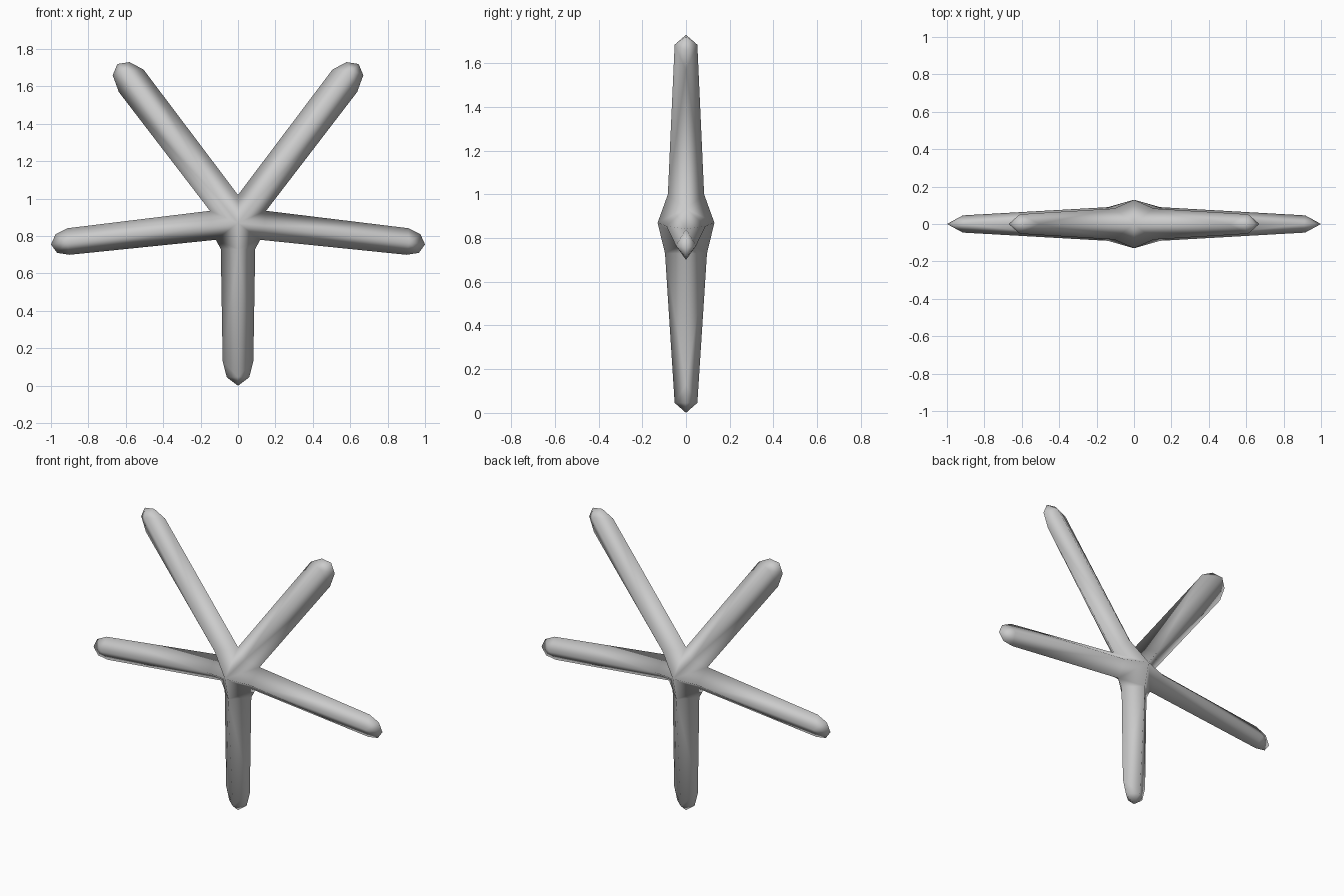
import bpy, bmesh

if "Cube" in bpy.data.objects:
    bpy.data.objects.remove(bpy.data.objects["Cube"])

bm = bmesh.new()


def face(*pts):
    # Quarter shell is a height field, so every face looks toward -y
    f = bm.faces.new([bm.verts.new(p) for p in pts])
    f.normal_update()
    if f.normal.y > 0:
        f.normal_flip()


def rim(x, z):
    return (x, 0, z)


def flank(root, end, edge):
    # Side of an arm: long face from ridge to edge, then a fan round the tip
    face(root, *edge[:-2], end)
    for a, b in zip(edge[-3:], edge[-2:]):
        face(end, a, b)


# Body centre and the valleys between the arms
centre = (0, -0.13, 0.87)
valley_low, valley_mid, valley_top = rim(0.118, 0.78), rim(0.15, 0.935), rim(0, 1.02)

# Lower arm (right half)
root, end = (0, -0.096, 0.73), (0, -0.052, 0.046)
face(centre, root, valley_low)
face(root, rim(0.092, 0.73), valley_low)
flank(root, end, [rim(0.092, 0.73), rim(0.082, 0.13), rim(0.06, 0.045), rim(0, 0)])

# Side arm and upper arm: ridge root, ridge end, tip, both edges
arms = [
    ((0.14, -0.09, 0.855), (0.915, -0.046, 0.765), rim(1.0, 0.755),
     [valley_low, rim(0.90, 0.70), rim(0.967, 0.71)],
     [valley_mid, rim(0.91, 0.842), rim(0.975, 0.81)]),
    ((0.105, -0.083, 1.0), (0.61, -0.052, 1.685), rim(0.645, 1.72),
     [valley_mid, rim(0.637, 1.57), rim(0.67, 1.66)],
     [valley_top, rim(0.505, 1.69), rim(0.58, 1.73)]),
]
for root, end, tip, lower, upper in arms:
    for edge in (lower, upper):
        face(centre, root, edge[0])
        flank(root, end, edge + [tip])

bmesh.ops.remove_doubles(bm, verts=bm.verts, dist=0.0005)
for f in bm.faces:
    f.smooth = True
mesh = bpy.data.meshes.new("star_body")
bm.to_mesh(mesh)
bm.free()
star = bpy.data.objects.new("star_body", mesh)
bpy.context.collection.objects.link(star)

# Mirror the quarter left-right and front-back
mirror = star.modifiers.new("mirror", 'MIRROR')
mirror.use_axis = (True, True, False)
mirror.use_mirror_merge = True
mirror.merge_threshold = 0.001
